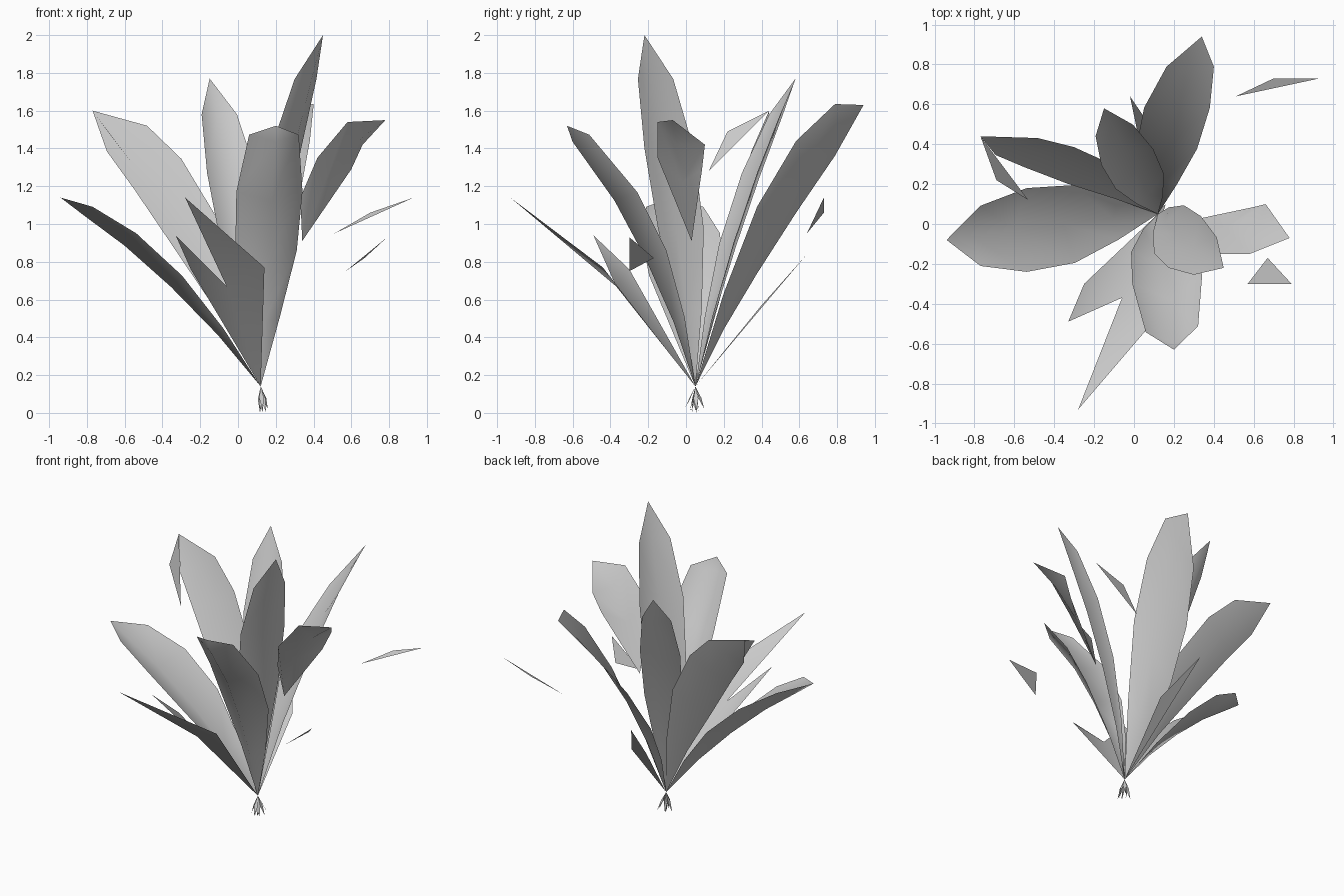
import bpy
from mathutils import Vector as V

if "Cube" in bpy.data.objects:
    bpy.data.objects.remove(bpy.data.objects["Cube"])

NECK = V((0.12, 0.05, 0.14))


def add_mesh(name, verts, faces):
    me = bpy.data.meshes.new(name)
    me.from_pydata([tuple(v) for v in verts], [], faces)
    me.update()
    for p in me.polygons:
        p.use_smooth = True
    ob = bpy.data.objects.new(name, me)
    bpy.context.collection.objects.link(ob)
    return ob


def leaf(name, mid, tip, side, fold=0.05, shoulder=(0.86, 0.72)):
    """Arching leaf with a sunken midrib, pointed at both ends."""
    mid, tip, side = V(mid), V(tip), V(side)
    ctrl = 2 * mid - (NECK + tip) / 2
    up = (tip - NECK).cross(side).normalized()
    if up.z < 0:
        up = -up
    profile = [(0.2, 0.5), (0.42, 0.93), (0.65, 1.0), shoulder]
    verts, faces = [NECK], [(0, 2, 1), (0, 3, 2)]
    for t, w in profile:
        c = NECK * (1 - t) ** 2 + ctrl * 2 * t * (1 - t) + tip * t * t
        lift = up * fold * w * 0.5
        verts += [c - side * w + lift, c - lift, c + side * w + lift]
    verts.append(tip)
    for i in range(len(profile) - 1):
        a = 1 + 3 * i
        for k in (a, a + 1):
            faces.append((k, k + 1, k + 4, k + 3))
    n, a = len(verts) - 1, len(verts) - 4
    faces += [(a, a + 1, n), (a + 1, a + 2, n)]
    add_mesh(name, verts, faces)
    root(name + "_root", ctrl - NECK, side)


def root(name, direction, side):
    """Small spike where the leaf crosses through the neck."""
    d, s = direction.normalized(), side.normalized()
    end = NECK - V((d.x * 0.09, d.y * 0.09, 0.07 + d.z * 0.07))
    m = NECK.lerp(end, 0.5)
    add_mesh(name, [NECK, m - s * 0.013, end, m + s * 0.013], [(0, 1, 2, 3)])


# Whole leaves: middle, tip, half-width vector
leaf("left_low_leaf", (-0.41, -0.01, 0.78), (-0.94, -0.08, 1.14), (0, 0.21, 0), 0.09)
leaf("left_tall_leaf", (-0.29, 0.29, 1.06), (-0.77, 0.44, 1.60), (0.125, 0.05, 0.08), 0.02, (0.82, 0.85))
leaf("back_leaf", (0.19, 0.46, 1.03), (0.34, 0.94, 1.63), (0.165, 0, 0.19), 0.04)
leaf("tallest_leaf", (0.22, -0.06, 1.12), (0.45, -0.22, 2.0), (0.08, 0.13, 0))
leaf("back_centre_leaf", (0.0, 0.28, 1.02), (-0.15, 0.58, 1.77), (0.13, 0.04, 0), 0.06)
leaf("front_leaf", (0.16, -0.22, 0.95), (0.20, -0.63, 1.52), (0.175, 0.02, 0), 0.11, (0.93, 0.75))

# Torn leaf at the front left with two points
add_mesh("front_left_torn_leaf",
         [NECK, (0.14, -0.44, 0.77), (-0.28, -0.93, 1.14), (-0.06, -0.37, 0.67),
          (-0.33, -0.49, 0.94), (-0.25, -0.30, 0.76)],
         [(0, 1, 3), (1, 2, 3), (0, 3, 5), (3, 4, 5)])
root("front_left_root", V((-0.4, -0.5, 0.7)), V((0.7, -0.5, 0)))

# Torn low leaf at the back
add_mesh("back_low_torn_leaf",
         [NECK, (0.03, 0.40, 0.57), (-0.02, 0.64, 0.84), (0.13, 0.42, 0.58)],
         [(0, 3, 1), (1, 3, 2)])
root("back_low_root", V((-0.1, 0.6, 0.7)), V((1, 0.2, 0)))

# Upper part of the right leaf, cut off from the base
add_mesh("right_leaf_end",
         [(0.34, 0.03, 0.91), (0.33, -0.03, 1.14), (0.42, -0.15, 1.35),
          (0.58, -0.15, 1.54), (0.78, -0.07, 1.55), (0.66, 0.10, 1.42),
          (0.60, 0.085, 1.29), (0.46, -0.02, 1.22), (0.61, -0.05, 1.42)],
         [(0, 7, 2, 1), (0, 6, 7), (7, 8, 3, 2), (7, 6, 5, 8), (8, 4, 3), (8, 5, 4)])
root("right_root", V((0.5, 0, 0.8)), V((0, 1, 0)))

# Loose leaf fragments
for name, pts in (
        ("fragment_left", [(-0.77, 0.44, 1.60), (-0.69, 0.22, 1.49), (-0.53, 0.12, 1.28)]),
        ("fragment_back_right", [(0.51, 0.64, 0.95), (0.70, 0.73, 1.06), (0.93, 0.73, 1.14)]),
        ("fragment_right", [(0.57, -0.30, 0.75), (0.67, -0.17, 0.82), (0.79, -0.30, 0.93)])):
    add_mesh(name, pts, [(0, 1, 2)])
